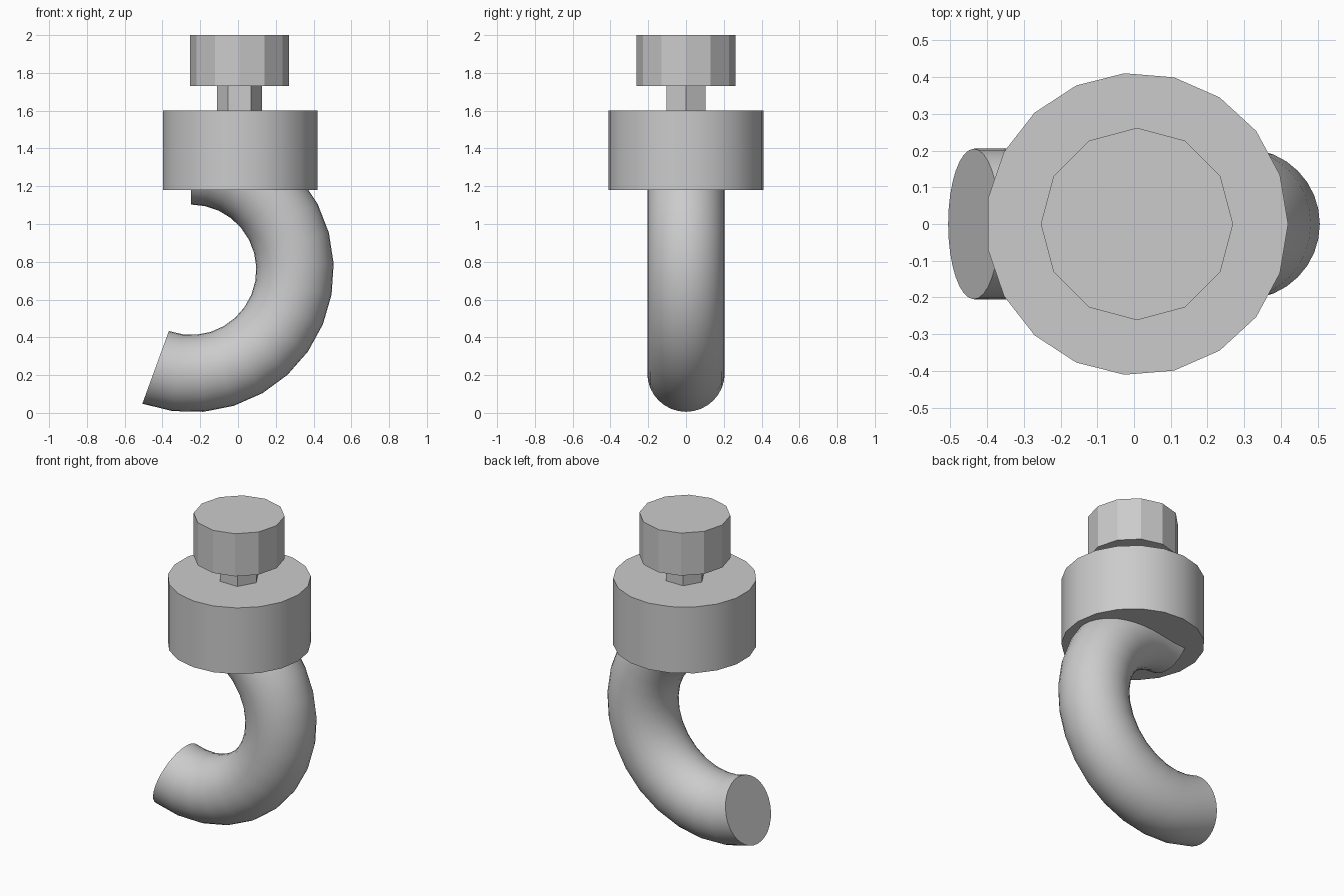
import bpy
import bmesh
from math import cos, sin, pi, radians
from mathutils import Vector

cube = bpy.data.objects.get("Cube")
if cube:
    bpy.data.objects.remove(cube, do_unlink=True)

GREY = (0.6, 0.6, 0.6, 1.0)
mat = bpy.data.materials.new("plain_grey")
mat.use_nodes = True
mat.diffuse_color = GREY
mat.node_tree.nodes["Principled BSDF"].inputs["Base Color"].default_value = GREY

AXIS_X = 0.008  # shared axis of the stacked upper parts


def finish(obj, smooth):
    obj.data.materials.append(mat)
    bpy.ops.object.select_all(action='DESELECT')
    obj.select_set(True)
    bpy.context.view_layer.objects.active = obj
    if smooth:
        bpy.ops.object.shade_smooth_by_angle(angle=radians(28))


def prism(name, sides, radius, bottom, top, smooth=False):
    """Upright prism with its first corner pointing along +x."""
    bpy.ops.mesh.primitive_cylinder_add(
        vertices=sides, radius=radius, depth=top - bottom,
        location=(AXIS_X, 0, (bottom + top) / 2))
    obj = bpy.context.object
    obj.name = name
    for v in obj.data.vertices:  # primitive starts at +y
        v.co.x, v.co.y = v.co.y, -v.co.x
    finish(obj, smooth)


def bent_rod(name, center, bend, radius, start, end, steps, sides):
    """Round rod swept along an arc in the xz plane, capped at both ends."""
    bm = bmesh.new()
    rings = []
    for i in range(steps + 1):
        a = radians(start + (end - start) * i / steps)
        out = Vector((cos(a), 0, sin(a)))
        ring = []
        for j in range(sides):
            t = 2 * pi * j / sides
            ring.append(bm.verts.new(
                center + out * (bend + radius * cos(t)) + Vector((0, radius * sin(t), 0))))
        rings.append(ring)
    for a, b in zip(rings, rings[1:]):
        for j in range(sides):
            k = (j + 1) % sides
            bm.faces.new((a[j], a[k], b[k], b[j]))
    bm.faces.new(rings[0])
    bm.faces.new(rings[-1])
    bmesh.ops.recalc_face_normals(bm, faces=bm.faces)
    mesh = bpy.data.meshes.new(name)
    bm.to_mesh(mesh)
    bm.free()
    obj = bpy.data.objects.new(name, mesh)
    bpy.context.collection.objects.link(obj)
    finish(obj, True)


# Curved hook, from inside the collar round to the open tip
bent_rod("hook", Vector((-0.248, 0, 0.758)), 0.55, 0.205, 90, -110, 16, 32)

# Stacked parts above the hook
prism("collar", 19, 0.412, 1.18, 1.6, smooth=True)
prism("stem", 6, 0.12, 1.6, 1.73)
prism("top_knob", 12, 0.262, 1.73, 2.0)
